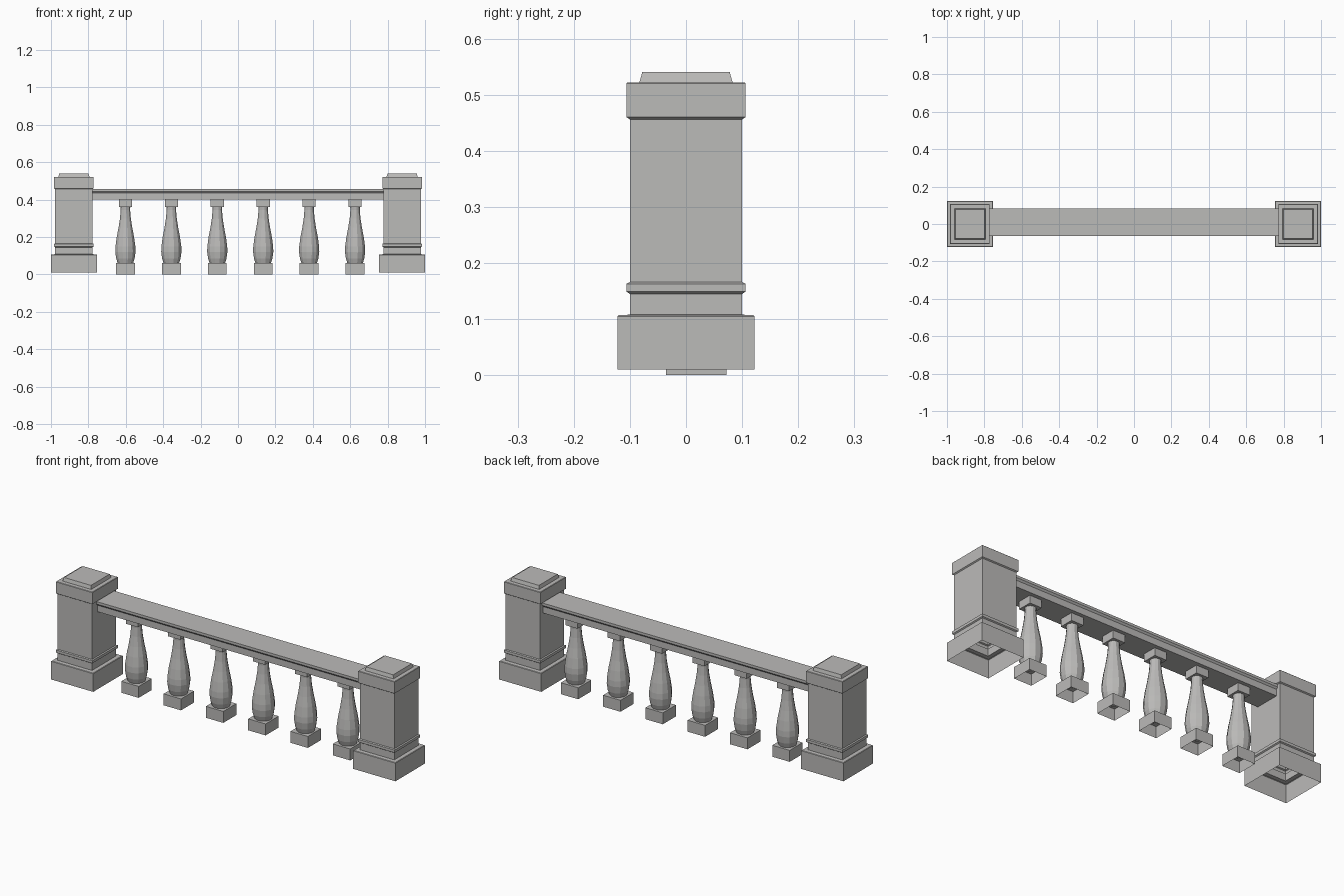
import bpy, math

if "Cube" in bpy.data.objects:
    bpy.data.objects.remove(bpy.data.objects["Cube"])

stone = bpy.data.materials.new("light_stone")
stone.diffuse_color = (0.5, 0.495, 0.485, 1)
stone.use_nodes = True
stone.node_tree.nodes["Principled BSDF"].inputs["Base Color"].default_value = stone.diffuse_color


def make(name, verts, faces):
    me = bpy.data.meshes.new(name)
    me.from_pydata(verts, [], faces)
    me.update()
    me.materials.append(stone)
    ob = bpy.data.objects.new(name, me)
    bpy.context.collection.objects.link(ob)
    return ob


def loft(name, profile, sides, cx, cy, sx=1, sy=1, bottom=False, top=True):
    """Stack rings from (half-width or radius, z) pairs; 4 sides gives a square."""
    k = math.sqrt(2) if sides == 4 else 1
    verts, faces = [], []
    for r, z in profile:
        for i in range(sides):
            a = 2 * math.pi * (i + 0.5) / sides
            verts.append((cx + r * k * sx * math.cos(a), cy + r * k * sy * math.sin(a), z))
    for j in range(len(profile) - 1):
        for i in range(sides):
            n = (i + 1) % sides
            faces.append((j * sides + i, j * sides + n, (j + 1) * sides + n, (j + 1) * sides + i))
    if top:
        o = (len(profile) - 1) * sides
        faces.append(tuple(range(o, o + sides)))
    if bottom:
        faces.append(tuple(reversed(range(sides))))
    return make(name, verts, faces)


# End posts: hollow shells open at the bottom
post = [(0.1225, 0.01), (0.1225, 0.105), (0.12, 0.107), (0.1, 0.108),
        (0.1, 0.145), (0.106, 0.149), (0.106, 0.163), (0.1, 0.166),
        (0.1, 0.456), (0.106, 0.460), (0.106, 0.520), (0.104, 0.522),
        (0.083, 0.522), (0.078, 0.540)]
for side, x in (("left", -0.8775), ("right", 0.8775)):
    loft(side + "_post", post, 4, x, 0)

# Balusters: square foot, turned body, square head
BY = 0.018
body = [(0.042, 0.058), (0.051, 0.085), (0.056, 0.12), (0.055, 0.15), (0.048, 0.20),
        (0.038, 0.25), (0.030, 0.30), (0.026, 0.345), (0.027, 0.362)]
for i in range(6):
    x = 0.012 + (i - 2.5) * 0.2456
    loft(f"baluster_foot_{i}", [(0.05, 0), (0.05, 0.06)], 4, x, BY, 1.01, 1.08)
    loft(f"baluster_body_{i}", body, 12, x, BY, top=False)
    loft(f"baluster_head_{i}", [(0.035, 0.36), (0.035, 0.402)], 4, x, BY, 1, 1.08, bottom=True)

# Handrail: moulded cross-section (half width, z) swept between the posts
RY, L = 0.0095, 0.785
half = [(0.066, 0.40), (0.066, 0.434), (0.0735, 0.443), (0.0735, 0.456)]
section = half + [(-w, z) for w, z in reversed(half)]
n = len(section)
verts = [(x, RY + w, z) for x in (-L, L) for w, z in section]
faces = [(i, i + n, (i + 1) % n + n, (i + 1) % n) for i in range(n)]
faces += [tuple(range(n)), tuple(reversed(range(n, 2 * n)))]
rail = make("handrail", verts, faces)

# Consistent outward normals on the rail
import bmesh
bm = bmesh.new()
bm.from_mesh(rail.data)
bmesh.ops.recalc_face_normals(bm, faces=bm.faces)
bm.to_mesh(rail.data)
bm.free()
